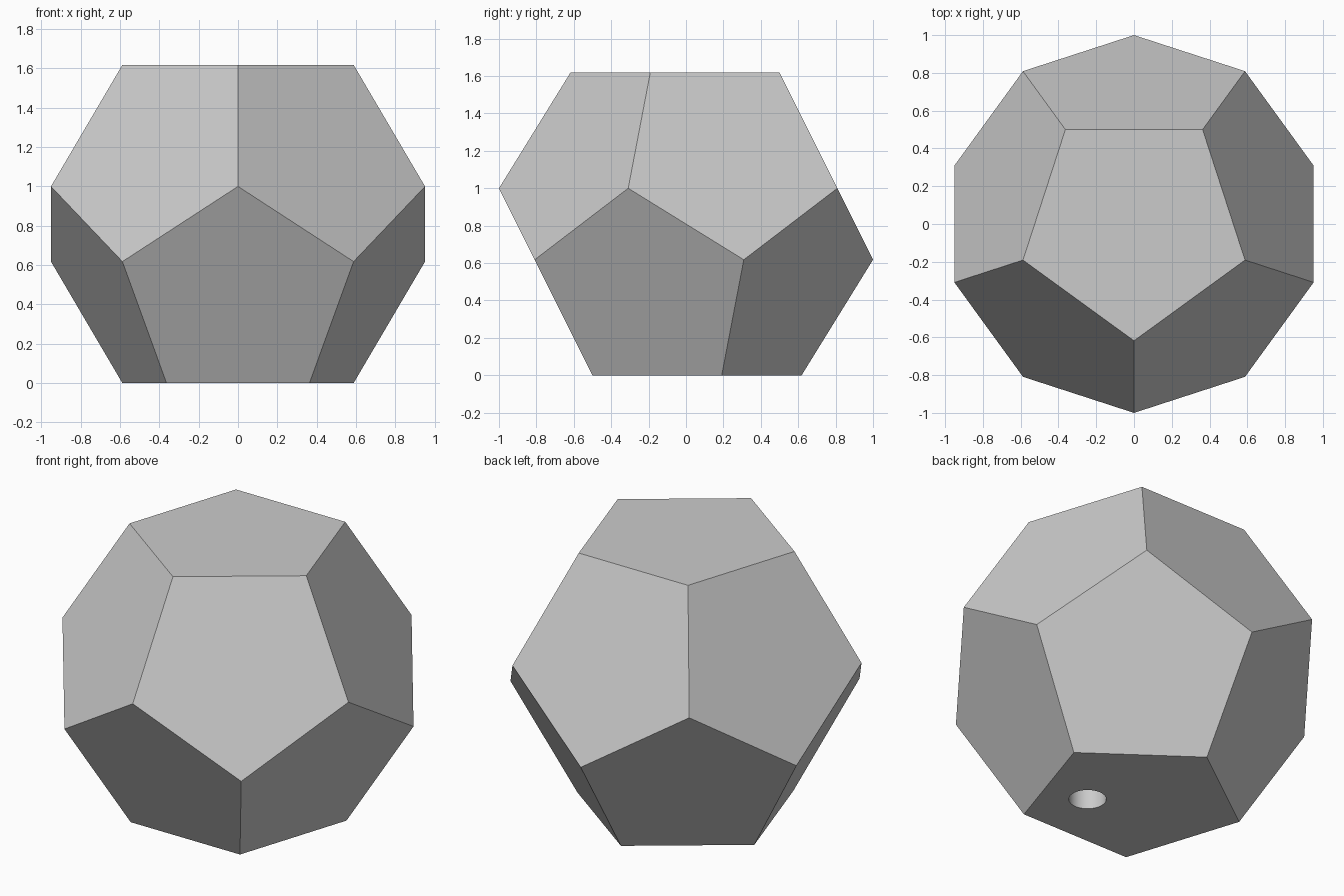
import bpy, bmesh
from math import sin, cos, radians, sqrt

if "Cube" in bpy.data.objects:
    bpy.data.objects.remove(bpy.data.objects["Cube"], do_unlink=True)

PHI = (1 + sqrt(5)) / 2
HEIGHT = PHI
HOLE_CENTRE = (0.203, -0.152)
HOLE_RADIUS = 0.102
HOLE_DEPTH = 0.4

grey = bpy.data.materials.new("plain_grey")
grey.use_nodes = True
colour = (0.6, 0.6, 0.6, 1)
grey.diffuse_color = colour
grey.node_tree.nodes["Principled BSDF"].inputs["Base Color"].default_value = colour


def ring(radius, z, start):
    """Five points evenly spaced round the z axis."""
    angles = [radians(start + 72 * i) for i in range(5)]
    return [(radius * cos(a), radius * sin(a), z) for a in angles]


# Regular twelve-sided solid resting on one pentagon
points = (ring(1 / PHI, HEIGHT, -90) + ring(1, 1, -90)
          + ring(1, HEIGHT - 1, 90) + ring(1 / PHI, 0, 90))
bm = bmesh.new()
for p in points:
    bm.verts.new(p)
bmesh.ops.convex_hull(bm, input=bm.verts[:])
bmesh.ops.dissolve_limit(bm, angle_limit=radians(5), verts=bm.verts[:], edges=bm.edges[:])
bmesh.ops.recalc_face_normals(bm, faces=bm.faces[:])
mesh = bpy.data.meshes.new("dodecahedron_body")
bm.to_mesh(mesh)
bm.free()
body = bpy.data.objects.new("dodecahedron_body", mesh)
bpy.context.collection.objects.link(body)
mesh.materials.append(grey)

# Round blind hole in the underside
bpy.ops.mesh.primitive_cylinder_add(vertices=48, radius=HOLE_RADIUS, depth=2 * HOLE_DEPTH,
                                    location=(*HOLE_CENTRE, 0))
cutter = bpy.context.object
cutter.name = "hole_cutter"
cutter.data.materials.append(grey)
cutter.hide_render = True

bpy.ops.object.select_all(action="DESELECT")
body.select_set(True)
bpy.context.view_layer.objects.active = body
cut = body.modifiers.new("underside_hole", "BOOLEAN")
cut.operation = "DIFFERENCE"
cut.solver = "EXACT"
cut.object = cutter
bpy.ops.object.modifier_apply(modifier=cut.name)
bpy.data.objects.remove(cutter, do_unlink=True)

# Crisp facets, smooth hole wall
bpy.ops.object.shade_smooth_by_angle(angle=radians(30))
